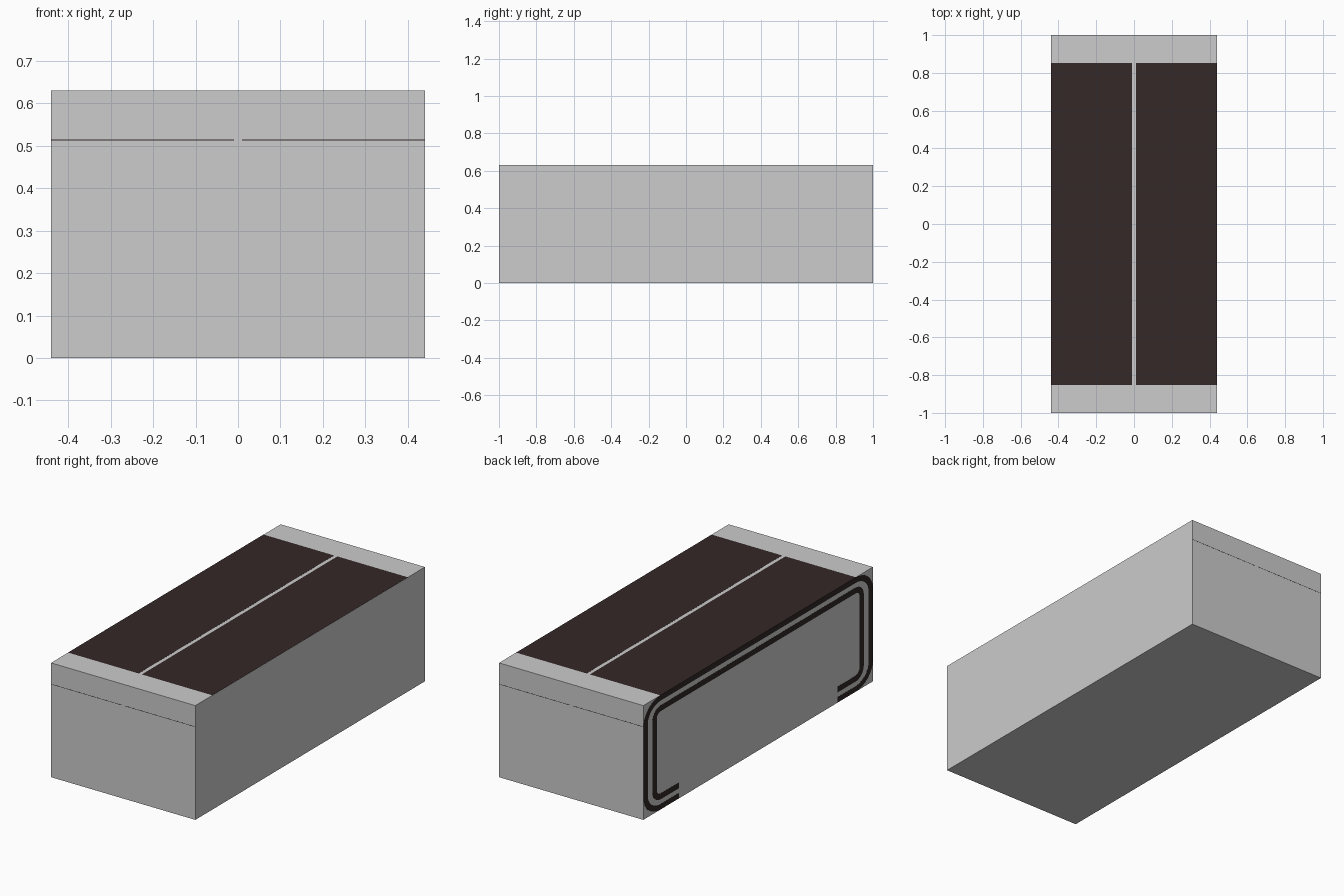
import bpy, bmesh, math

if "Cube" in bpy.data.objects:
    bpy.data.objects.remove(bpy.data.objects["Cube"])

W, L, H = 0.44, 1.0, 0.63   # half width, half length, height


def material(name, rgb):
    m = bpy.data.materials.new(name)
    m.diffuse_color = (*rgb, 1)
    m.use_nodes = True
    m.node_tree.nodes["Principled BSDF"].inputs["Base Color"].default_value = m.diffuse_color
    return m


grey = material("plain grey", (0.604, 0.604, 0.604))
dark = material("dark brown", (0.033, 0.021, 0.020))


def finish(bm, name, mat):
    bmesh.ops.recalc_face_normals(bm, faces=bm.faces)
    me = bpy.data.meshes.new(name)
    bm.to_mesh(me)
    bm.free()
    me.materials.append(mat)
    ob = bpy.data.objects.new(name, me)
    bpy.context.collection.objects.link(ob)
    return ob


def box(name, x0, x1, y0, y1, z0, z1, mat):
    bm = bmesh.new()
    bmesh.ops.create_cube(bm, size=1)
    for v in bm.verts:
        v.co = ((x0 + x1) / 2 + v.co.x * (x1 - x0),
                (y0 + y1) / 2 + v.co.y * (y1 - y0),
                (z0 + z1) / 2 + v.co.z * (z1 - z0))
    return finish(bm, name, mat)


def path(dy, dz, seg=8):
    """Rounded C-shaped path, inset from the block by dy and dz."""
    y, z0, z1 = L - 0.0004 - dy, 0.0004 + dz, H + 0.0003 - dz
    ry, rz = 0.152 - dy, 0.118 - dz
    half = [(0.69, z0)]
    for cz, start in ((z0 + rz, -90), (z1 - rz, 0)):
        for i in range(seg + 1):
            a = math.radians(start + 90 * i / seg)
            half.append((y - ry + ry * math.cos(a), cz + rz * math.sin(a)))
    return half + [(-p, q) for p, q in reversed(half)]


def band(name, x0, x1, outer, inner):
    """Bent board between two C-shaped paths."""
    bm = bmesh.new()
    rows = [[bm.verts.new((x, y, z)) for y, z in path(*d)]
            for x, d in ((x0, outer), (x1, outer), (x1, inner), (x0, inner))]
    n = len(rows[0])
    for a, b in zip(rows, rows[1:] + rows[:1]):
        for i in range(n - 1):
            bm.faces.new((a[i], a[i + 1], b[i + 1], b[i]))
    bm.faces.new([r[0] for r in rows])
    bm.faces.new([r[-1] for r in reversed(rows)])
    return finish(bm, name, dark)


# enclosing block
box("block", -W, W, -L, L, 0, H, grey)

# two bent boards side by side, each with an outer and an inner layer;
# only the left edges and the tops show at the surface of the block
for side, x0, x1 in (("left", -W - 0.0005, -0.01), ("right", 0.01, W - 0.0005)):
    band(side + "_outer_board", x0, x1, (0, 0), (0.038, 0.03))
    band(side + "_inner_board", x0, x1, (0.08, 0.056), (0.116, 0.088))
    # thin seam where the bend meets the ends
    for end, s in (("front", -1), ("back", 1)):
        y = sorted((s * (L - 0.002), s * (L + 0.0003)))
        box(f"{side}_{end}_seam", max(x0, -W), x1, *y, 0.5118, 0.5142, dark)
